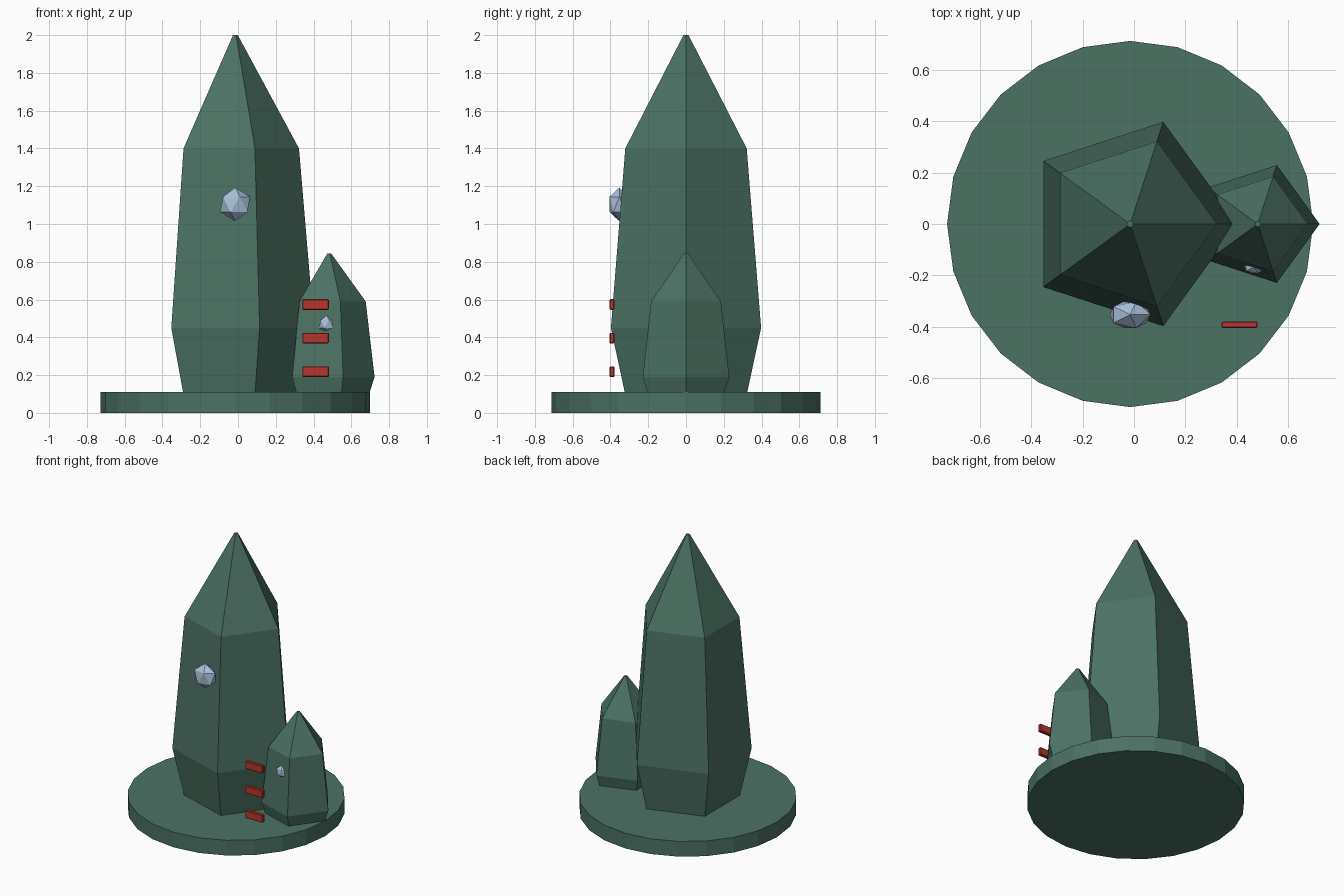
import bpy, bmesh, math

if "Cube" in bpy.data.objects:
    bpy.data.objects.remove(bpy.data.objects["Cube"])


def material(name, rgb):
    m = bpy.data.materials.new(name)
    m.diffuse_color = (*rgb, 1.0)
    m.use_nodes = True
    m.node_tree.nodes["Principled BSDF"].inputs["Base Color"].default_value = m.diffuse_color
    return m


GREEN = material("deep green", (0.072, 0.168, 0.127))
BLUE = material("pale ice blue", (0.40, 0.53, 0.70))
RED = material("signal red", (0.47, 0.035, 0.025))


def add_object(name, bm, mat, location=(0, 0, 0)):
    bmesh.ops.recalc_face_normals(bm, faces=bm.faces[:])
    mesh = bpy.data.meshes.new(name)
    bm.to_mesh(mesh)
    bm.free()
    mesh.materials.append(mat)
    obj = bpy.data.objects.new(name, mesh)
    obj.location = location
    bpy.context.collection.objects.link(obj)
    return obj


def lathe(name, x, sides, profile, mat):
    """Faceted solid from (radius, height) rings, first corner on +x."""
    bm = bmesh.new()
    rings = []
    for r, z in profile:
        angles = [2 * math.pi * i / sides for i in range(sides)]
        rings.append([bm.verts.new((r * math.cos(a), r * math.sin(a), z)) for a in angles])
    for low, high in zip(rings, rings[1:]):
        for i in range(sides):
            j = (i + 1) % sides
            bm.faces.new((low[i], low[j], high[j], high[i]))
    bm.faces.new(rings[0][::-1])
    bm.faces.new(rings[-1])
    return add_object(name, bm, mat, (x, 0, 0))


def gem(name, location, radius):
    """Twenty-sided stone, flattened front to back."""
    bm = bmesh.new()
    bmesh.ops.create_icosphere(bm, subdivisions=1, radius=radius)
    bmesh.ops.scale(bm, vec=(1, 0.68, 1), verts=bm.verts[:])
    return add_object(name, bm, BLUE, location)


def bar(name, location, size):
    bm = bmesh.new()
    bmesh.ops.create_cube(bm, size=1)
    bmesh.ops.scale(bm, vec=size, verts=bm.verts[:])
    bmesh.ops.bevel(bm, geom=bm.edges[:], offset=0.004, segments=1, affect='EDGES')
    return add_object(name, bm, RED, location)


# Round base
lathe("base_disc", -0.015, 24, [(0.713, 0), (0.713, 0.11)], GREEN)

# Tall and small five-sided crystals
lathe("tall_crystal", -0.015, 5,
      [(0.34, 0.105), (0.418, 0.45), (0.338, 1.40), (0.014, 2.0)], GREEN)
lathe("small_crystal", 0.482, 5,
      [(0.195, 0.047), (0.241, 0.19), (0.194, 0.59), (0.012, 0.843)], GREEN)

# Gems set in the front faces
gem("large_gem", (-0.015, -0.353, 1.104), 0.089)
gem("small_gem", (0.47, -0.166, 0.47), 0.046)

# Stacked red bars in front of the small crystal
for i in range(3):
    bar(f"red_bar_{i + 1}", (0.411, -0.392, 0.218 + 0.178 * i), (0.14, 0.025, 0.056))
